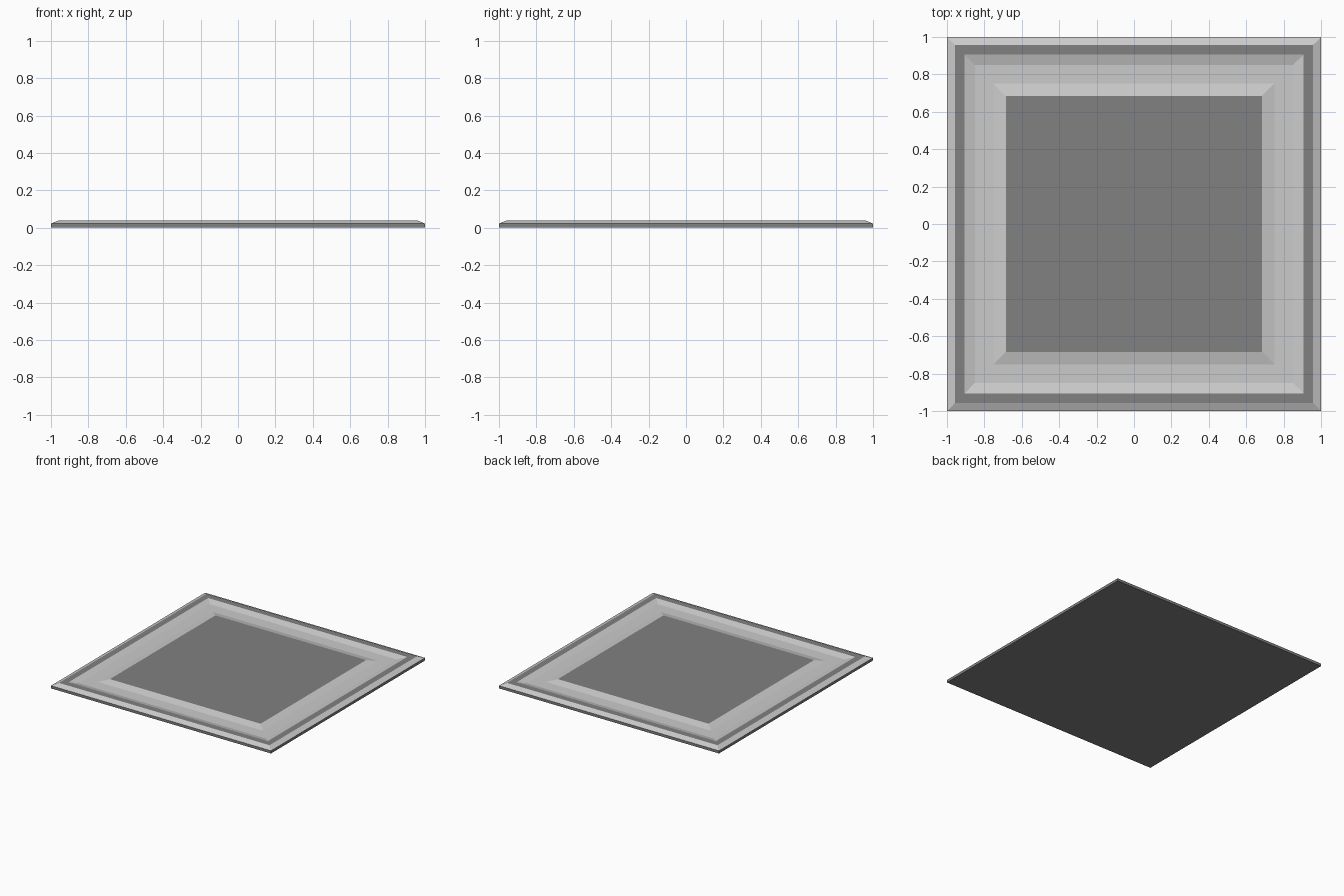
import bpy, bmesh

if "Cube" in bpy.data.objects:
    bpy.data.objects.remove(bpy.data.objects["Cube"])


def material(name, v):
    m = bpy.data.materials.new(name)
    m.diffuse_color = (v, v, v, 1)
    m.use_nodes = True
    m.node_tree.nodes["Principled BSDF"].inputs["Base Color"].default_value = m.diffuse_color
    return m


dark = material("dark_grey", 0.22)
light = material("light_grey", 0.8)


def square_rings(name, profile, mats, cap_top=False, cap_bottom=False):
    """Sweep a (half width, z, material) profile around a square with mitred corners."""
    bm = bmesh.new()
    rings = [[bm.verts.new((sx * r, sy * r, z))
              for sx, sy in ((-1, -1), (1, -1), (1, 1), (-1, 1))]
             for r, z in profile]
    for a, b, m in zip(rings, rings[1:], mats):
        for i in range(4):
            j = (i + 1) % 4
            bm.faces.new((a[i], a[j], b[j], b[i])).material_index = m
    if cap_bottom:
        bm.faces.new(rings[0][::-1])
    if cap_top:
        bm.faces.new(rings[-1])
    mesh = bpy.data.meshes.new(name)
    bm.to_mesh(mesh)
    bm.free()
    mesh.materials.append(dark)
    mesh.materials.append(light)
    ob = bpy.data.objects.new(name, mesh)
    bpy.context.collection.objects.link(ob)


# One stepped tile: dark side wall, light bevel, dark rim, light channel, dark raised panel
profile = [(1.0, 0.0), (1.0, 0.022), (0.957, 0.04), (0.905, 0.04),
           (0.85, 0.025), (0.75, 0.025), (0.685, 0.04)]
square_rings("floor_tile", profile, [0, 1, 0, 1, 1, 1], cap_top=True, cap_bottom=True)
